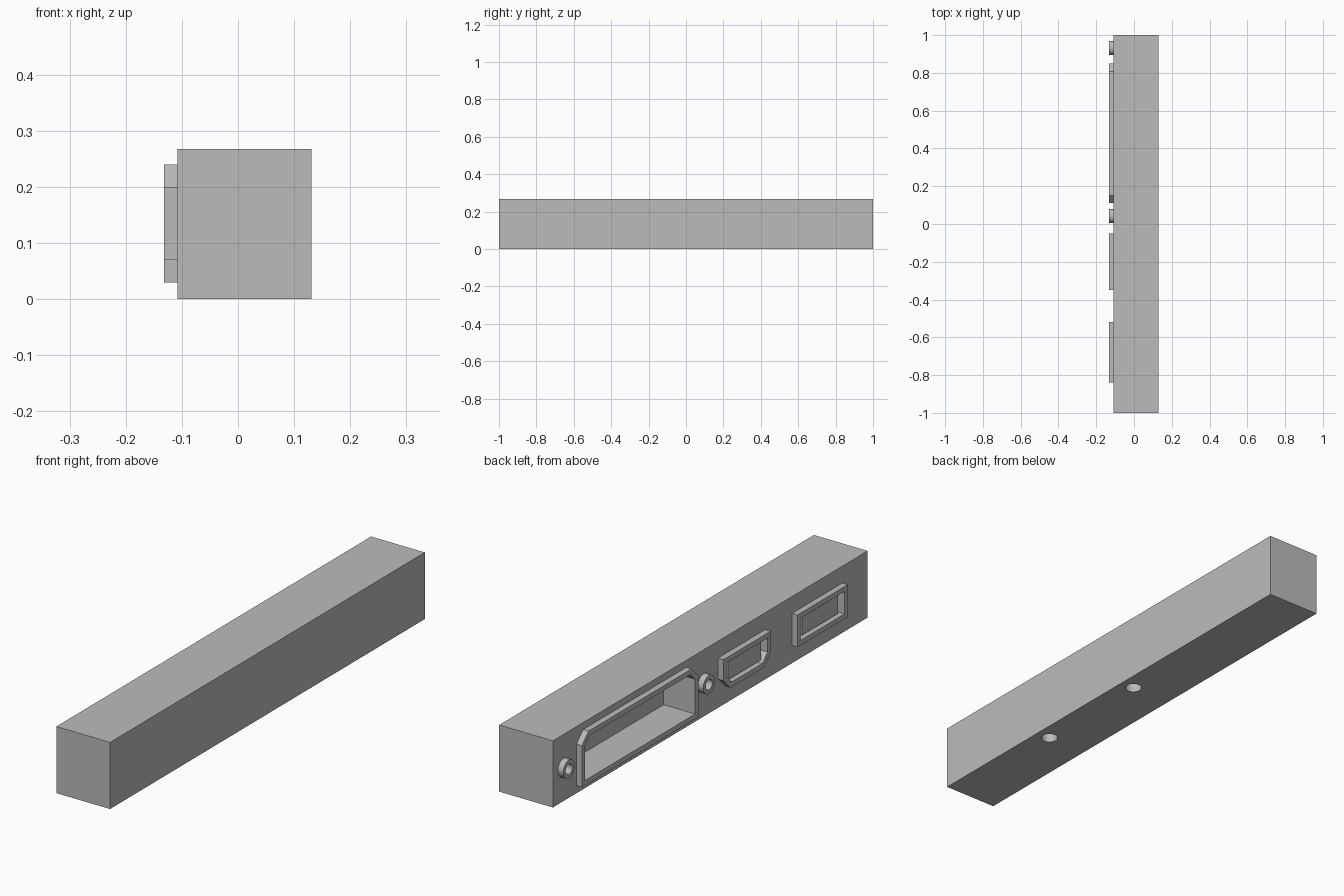
import bpy, bmesh, math

cube = bpy.data.objects.get("Cube")
if cube:
    bpy.data.objects.remove(cube, do_unlink=True)

FACE, FRONT, BACK = -0.108, -0.132, 0.131   # port face, collar front, plain side
HEIGHT, RIM, DEPTH = 0.268, 0.02, 0.14

grey = bpy.data.materials.new("plain_grey")
grey.use_nodes = True
grey.diffuse_color = (0.5, 0.5, 0.5, 1)
grey.node_tree.nodes["Principled BSDF"].inputs["Base Color"].default_value = (0.5, 0.5, 0.5, 1)


def prism(name, outline, x0, x1):
    """Extrude a (y, z) outline from x0 to x1."""
    bm = bmesh.new()
    face = bm.faces.new([bm.verts.new((x0, y, z)) for y, z in outline])
    new = bmesh.ops.extrude_face_region(bm, geom=[face])["geom"]
    bmesh.ops.translate(bm, vec=(x1 - x0, 0, 0),
                        verts=[v for v in new if isinstance(v, bmesh.types.BMVert)])
    bmesh.ops.recalc_face_normals(bm, faces=bm.faces)
    mesh = bpy.data.meshes.new(name)
    bm.to_mesh(mesh)
    bm.free()
    mesh.materials.append(grey)
    obj = bpy.data.objects.new(name, mesh)
    bpy.context.collection.objects.link(obj)
    return obj


def port_outline(y0, y1, z0, z1, top=0, bottom=0, inset=0):
    """Rectangle with optional chamfered top or bottom corners, moved inwards by inset."""
    y0, y1, z0, z1 = y0 + inset, y1 - inset, z0 + inset, z1 - inset
    shrink = inset * (2 - math.sqrt(2))
    points = []
    for y, z, cut, sy, sz in ((y0, z0, bottom, 1, 1), (y1, z0, bottom, -1, 1),
                              (y1, z1, top, -1, -1), (y0, z1, top, 1, -1)):
        if not cut:
            points.append((y, z))
            continue
        c = cut - shrink
        pair = [(y, z + sz * c), (y + sy * c, z)]
        points += pair if sy * sz > 0 else pair[::-1]
    return points


def circle(y, z, r, n=32):
    return [(y + r * math.cos(i * math.tau / n), z + r * math.sin(i * math.tau / n))
            for i in range(n)]


def cut(target, cutters):
    """Subtract the cutters from the target and bake the result."""
    for c in cutters:
        mod = target.modifiers.new("cut", 'BOOLEAN')
        mod.operation, mod.solver, mod.object = 'DIFFERENCE', 'EXACT', c
    bpy.context.view_layer.update()
    graph = bpy.context.evaluated_depsgraph_get()
    mesh = bpy.data.meshes.new_from_object(target.evaluated_get(graph))
    target.modifiers.clear()
    target.data = mesh


body = prism("body", port_outline(-1, 1, 0, HEIGHT), FACE, BACK)
cutters, smooth = [], [body]

# Port collars, each with a cavity running into the body
ports = {
    "wide_port": dict(y0=0.11, y1=0.85, z0=0.03, z1=0.24, top=0.042),
    "middle_port": dict(y0=-0.35, y1=-0.05, z0=0.07, z1=0.20, bottom=0.045),
    "end_port": dict(y0=-0.84, y1=-0.52, z0=0.07, z1=0.20),
}
for name, shape in ports.items():
    collar = prism(name + "_collar", port_outline(**shape), FACE, FRONT)
    cavity = prism(name + "_cutter", port_outline(**shape, inset=RIM), -0.2, FRONT + DEPTH)
    cut(collar, [cavity])
    cutters.append(cavity)
    if name != "wide_port":
        prism(name + "_tongue",
              port_outline(shape["y0"] + 0.045, shape["y1"] - 0.045, 0.098, 0.17),
              FRONT + 0.012, FRONT + DEPTH)

# Round screw posts beside the wide port
for name, y in (("outer_screw_post", 0.932), ("inner_screw_post", 0.042)):
    post = prism(name, circle(y, 0.135, 0.037), FACE, FRONT)
    bore = prism(name + "_cutter", circle(y, 0.135, 0.021), -0.2, FRONT + 0.1)
    cut(post, [bore])
    cutters.append(bore)
    smooth.append(post)

# Two blind mounting holes in the underside
for y in (-0.44, 0.08):
    hole = prism("mount_hole_cutter", circle(0, 0, 0.032), -0.05, 0.13)
    hole.rotation_euler = (0, -math.pi / 2, 0)
    hole.location = (0.07, y, 0)
    cutters.append(hole)

cut(body, cutters)
for c in cutters:
    bpy.data.objects.remove(c, do_unlink=True)

# Smooth round walls, keep corners sharp
bpy.ops.object.select_all(action='DESELECT')
for obj in smooth:
    obj.select_set(True)
bpy.context.view_layer.objects.active = body
bpy.ops.object.shade_smooth_by_angle(angle=math.radians(30))
